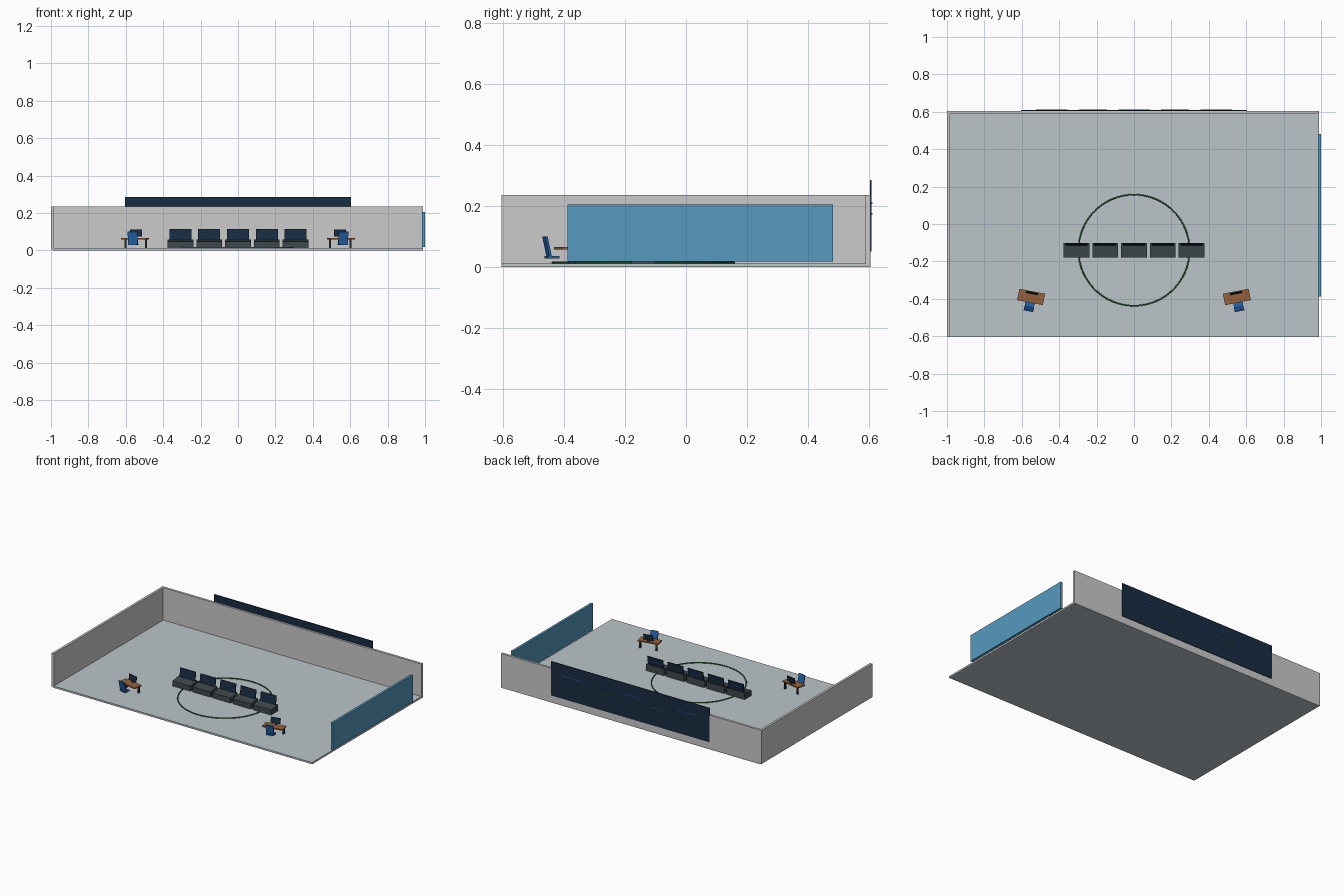
import bpy
from math import radians
from mathutils import Matrix, Vector

if "Cube" in bpy.data.objects:
    bpy.data.objects.remove(bpy.data.objects["Cube"])


def material(name, rgb):
    m = bpy.data.materials.new(name)
    m.diffuse_color = (*rgb, 1)
    m.use_nodes = True
    m.node_tree.nodes["Principled BSDF"].inputs["Base Color"].default_value = m.diffuse_color
    return m


FLOOR = material("pale_floor", (0.50, 0.56, 0.59))
GLASS = material("blue_glass", (0.09, 0.32, 0.52))
NAVY = material("navy_screen", (0.01, 0.025, 0.055))
SLATE = material("slate", (0.05, 0.065, 0.075))
WOOD = material("wood", (0.30, 0.12, 0.045))
DARK = material("dark_metal", (0.025, 0.03, 0.035))
BLUE = material("blue_fabric", (0.02, 0.13, 0.42))
GREEN = material("green_light", (0.03, 0.14, 0.04))


def finish(name, verts, faces, mat, matrix):
    me = bpy.data.meshes.new(name)
    me.from_pydata([matrix @ Vector(v) for v in verts], [], faces)
    if mat:
        me.materials.append(mat)
    ob = bpy.data.objects.new(name, me)
    bpy.context.collection.objects.link(ob)
    return ob


def box(name, centre, size, mat=None, tilt=0, frame=Matrix()):
    """Box with a centre and size, tilted about its own x axis, inside a frame."""
    v = [(x * size[0] / 2, y * size[1] / 2, z * size[2] / 2)
         for z in (-1, 1) for x, y in ((-1, -1), (1, -1), (1, 1), (-1, 1))]
    f = [(3, 2, 1, 0), (4, 5, 6, 7), (0, 1, 5, 4), (1, 2, 6, 5), (2, 3, 7, 6), (3, 0, 4, 7)]
    m = frame @ Matrix.Translation(centre) @ Matrix.Rotation(radians(tilt), 4, 'X')
    return finish(name, v, f, mat, m)


def wedge(name, x, width, profile, mat):
    """Side profile of (y, z) points extruded along x."""
    n = len(profile)
    v = [(x + s * width / 2, y, z) for s in (-1, 1) for y, z in profile]
    f = [tuple(reversed(range(n))), tuple(range(n, 2 * n))]
    f += [(i, (i + 1) % n, n + (i + 1) % n, n + i) for i in range(n)]
    return finish(name, v, f, mat, Matrix())


# Room shell
box("floor", (0, 0, 0.006), (1.98, 1.21, 0.012), FLOOR)
box("back_wall", (0, 0.597, 0.12), (1.98, 0.016, 0.232))
box("left_wall", (-0.992, 0, 0.12), (0.016, 1.21, 0.232))
box("glass_partition", (0.991, 0.047, 0.112), (0.016, 0.87, 0.186), GLASS)

# Wall display with light bars on its rear face
box("wall_display", (0, 0.606, 0.168), (1.21, 0.006, 0.235), NAVY)
for i in range(5):
    odd = i % 2
    box(f"display_bar_{i}", (-0.44 + 0.22 * i, 0.609, 0.175 if odd else 0.21),
        (0.15 if odd else 0.17, 0.004, 0.005), GREEN if odd else BLUE)

# Floor ring
bpy.ops.mesh.primitive_torus_add(major_radius=0.297, minor_radius=0.004, major_segments=64,
                                 minor_segments=8, location=(0, -0.14, 0.0145))
ring = bpy.context.object
ring.name = "floor_ring"
ring.data.materials.append(GREEN)
bpy.ops.object.shade_smooth_by_angle()

# Row of consoles
for i in range(5):
    x = (i - 2) * 0.154
    wedge(f"console_base_{i}", x, 0.138,
          [(-0.178, 0.012), (-0.102, 0.012), (-0.102, 0.058), (-0.178, 0.048)], SLATE)
    box(f"console_screen_{i}", (x, -0.108, 0.085), (0.118, 0.006, 0.06), NAVY, -8)
    box(f"console_bar_{i}", (x, -0.104, 0.088), (0.08, 0.003, 0.004), GREEN if i % 2 else BLUE, -8)

# Two angled workstations
for side, label in ((-1, "left"), (1, "right")):
    fr = Matrix.Translation((side * 0.55, -0.39, 0)) @ Matrix.Rotation(radians(11 * side), 4, 'Z')
    box(f"{label}_desk_top", (0, 0, 0.062), (0.14, 0.062, 0.008), WOOD, 0, fr)
    for s in (-1, 1):
        box(f"{label}_desk_leg_{s}", (s * 0.056, 0.02, 0.035), (0.01, 0.01, 0.048), DARK, 0, fr)
    box(f"{label}_monitor_stand", (0, 0.022, 0.071), (0.012, 0.008, 0.014), DARK, 0, fr)
    box(f"{label}_monitor", (0, 0.022, 0.094), (0.066, 0.005, 0.038), NAVY, -8, fr)
    box(f"{label}_seat", (0, -0.05, 0.033), (0.05, 0.04, 0.008), BLUE, 0, fr)
    box(f"{label}_chair_back", (0, -0.067, 0.068), (0.052, 0.008, 0.066), BLUE, 12, fr)
